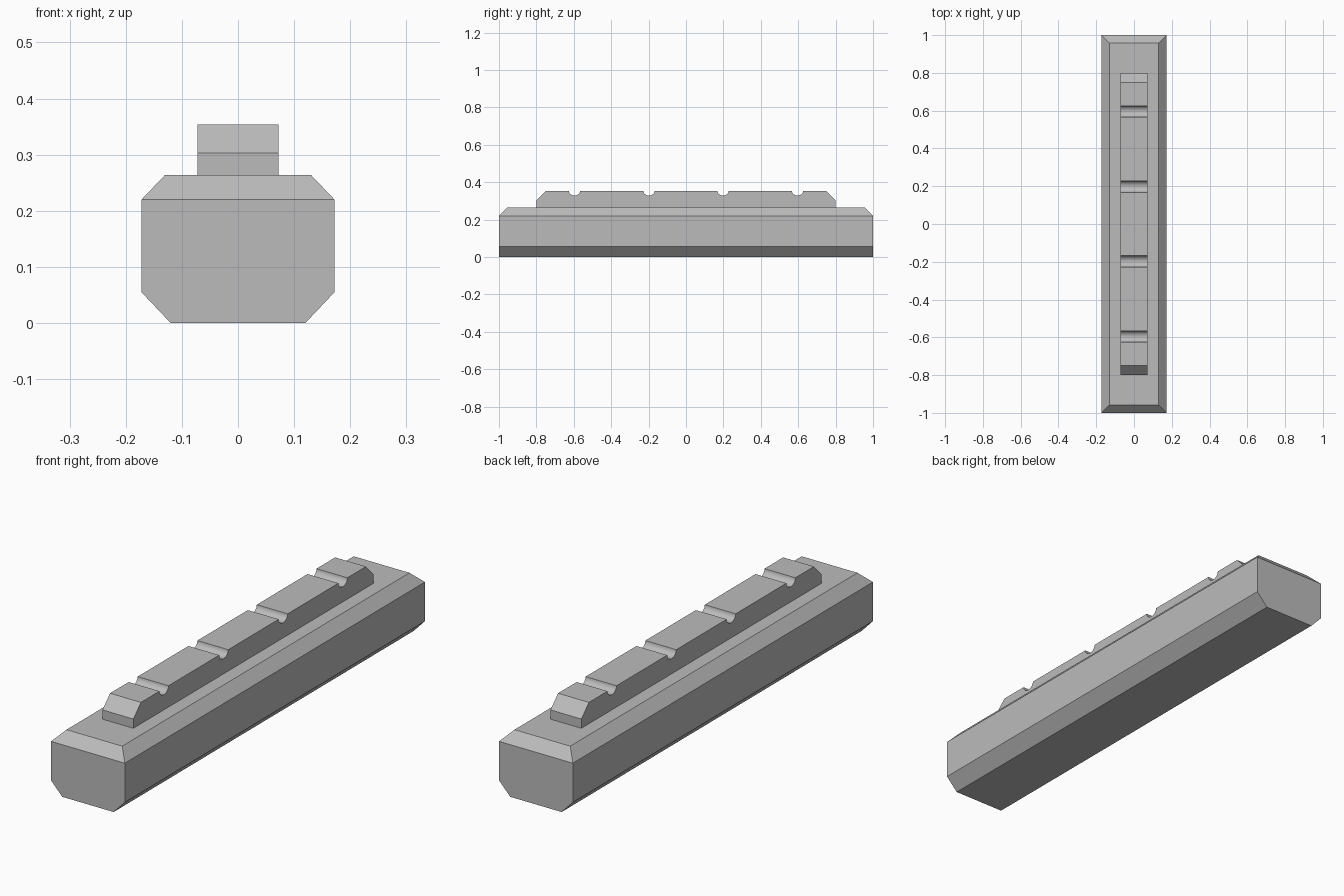
import bpy, bmesh, math

if "Cube" in bpy.data.objects:
    bpy.data.objects.remove(bpy.data.objects["Cube"], do_unlink=True)

grey = bpy.data.materials.new("plain grey")
grey.use_nodes = True
colour = (0.5, 0.5, 0.5, 1)
grey.diffuse_color = colour
grey.node_tree.nodes["Principled BSDF"].inputs["Base Color"].default_value = colour


def finish(name, bm):
    bmesh.ops.recalc_face_normals(bm, faces=bm.faces)
    mesh = bpy.data.meshes.new(name)
    bm.to_mesh(mesh)
    bm.free()
    mesh.materials.append(grey)
    obj = bpy.data.objects.new(name, mesh)
    bpy.context.collection.objects.link(obj)
    return obj


# Long block: stacked rectangles (half width, half length, height)
bm = bmesh.new()
rings = []
for hx, hy, z in [(0.12, 1, 0), (0.172, 1, 0.055), (0.172, 1, 0.22), (0.13, 0.957, 0.264)]:
    rings.append([bm.verts.new((sx * hx, sy * hy, z))
                  for sx, sy in ((-1, -1), (1, -1), (1, 1), (-1, 1))])
for low, high in zip(rings, rings[1:]):
    for i in range(4):
        j = (i + 1) % 4
        bm.faces.new((low[i], low[j], high[j], high[i]))
bm.faces.new(rings[0])
bm.faces.new(rings[-1])
bmesh.ops.dissolve_limit(bm, angle_limit=0.01, verts=bm.verts, edges=bm.edges)
finish("base_block", bm)

# Raised rail: side profile with round grooves, extruded across x
TOP, RADIUS, STEPS = 0.354, 0.03, 12
profile = [(-0.8, 0.264), (-0.8, 0.303), (-0.75, TOP)]
for centre in (-0.596, -0.198, 0.198, 0.596):
    for k in range(STEPS + 1):
        a = math.pi * (1 + k / STEPS)
        profile.append((centre + RADIUS * math.cos(a), TOP + 0.026 * math.sin(a)))
profile += [(0.75, TOP), (0.8, 0.303), (0.8, 0.264)]

bm = bmesh.new()
side = bm.faces.new([bm.verts.new((-0.072, y, z)) for y, z in profile])
extruded = bmesh.ops.extrude_face_region(bm, geom=[side], use_keep_orig=True)
moved = [v for v in extruded["geom"] if isinstance(v, bmesh.types.BMVert)]
bmesh.ops.translate(bm, verts=moved, vec=(0.144, 0, 0))
rail = finish("grooved_rail", bm)

# Smooth only the grooves
bpy.ops.object.select_all(action="DESELECT")
rail.select_set(True)
bpy.context.view_layer.objects.active = rail
bpy.ops.object.shade_smooth_by_angle(angle=math.radians(30))
